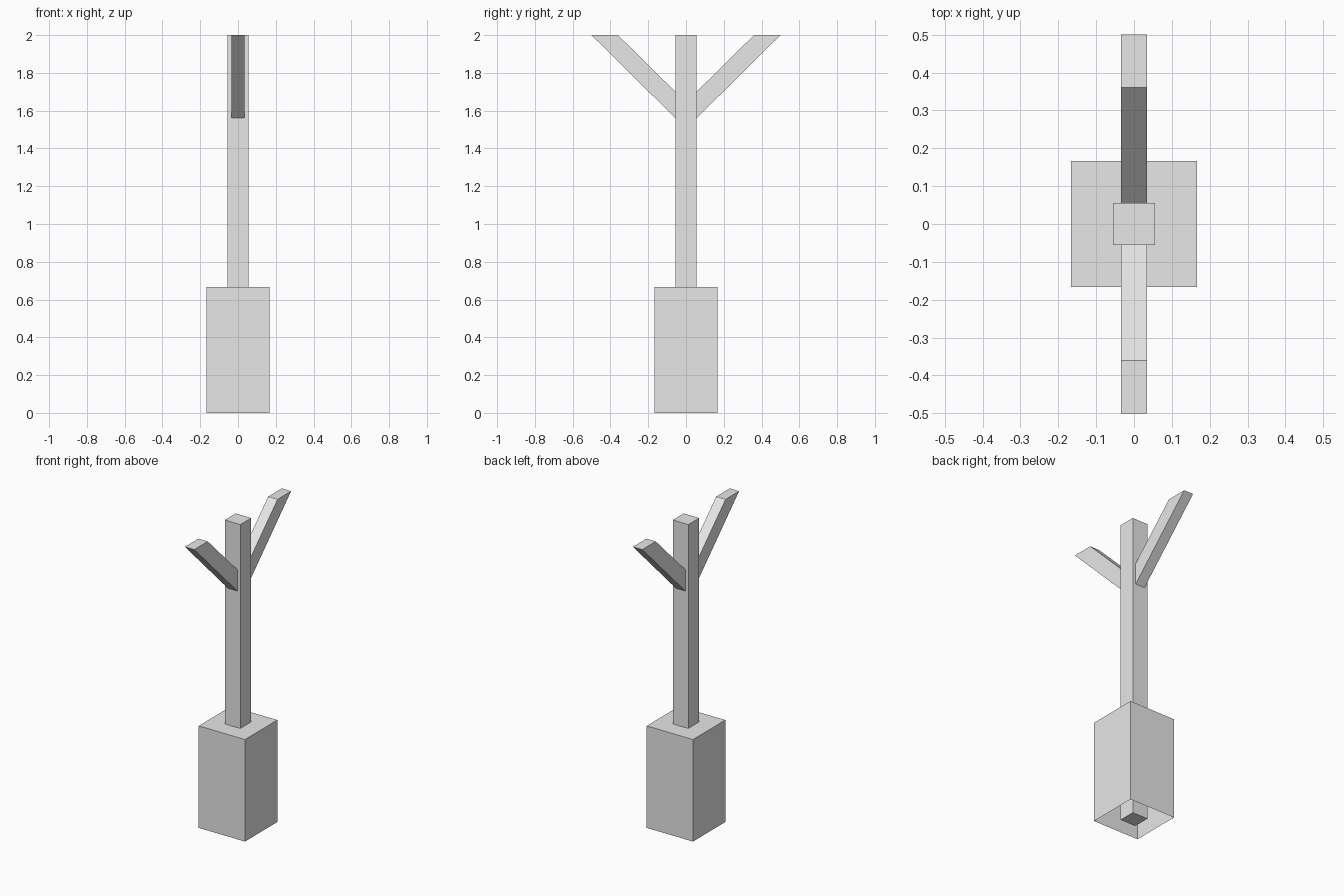
import bpy
import bmesh
from mathutils import Vector

default = bpy.data.objects.get("Cube")
if default:
    bpy.data.objects.remove(default, do_unlink=True)

# One plain grey for the whole model
grey = bpy.data.materials.new("light_grey")
grey.use_nodes = True
colour = (0.8, 0.8, 0.8, 1.0)
grey.diffuse_color = colour
for node in grey.node_tree.nodes:
    if node.type == 'BSDF_PRINCIPLED':
        node.inputs["Base Color"].default_value = colour


def add_object(name, bm):
    mesh = bpy.data.meshes.new(name)
    bm.to_mesh(mesh)
    bm.free()
    mesh.materials.append(grey)
    obj = bpy.data.objects.new(name, mesh)
    bpy.context.collection.objects.link(obj)
    return obj


def square_column(name, half_width, height, open_bottom=False):
    """Square box standing on the ground."""
    bm = bmesh.new()
    bmesh.ops.create_cube(bm, size=1)
    bmesh.ops.scale(bm, vec=(2 * half_width, 2 * half_width, height), verts=bm.verts)
    bmesh.ops.translate(bm, vec=(0, 0, height / 2), verts=bm.verts)
    if open_bottom:
        bm.normal_update()
        bottom = [f for f in bm.faces if f.normal.z < -0.9]
        bmesh.ops.delete(bm, geom=bottom, context='FACES_ONLY')
    return add_object(name, bm)


def branch(name, side, half_width=0.034):
    """Slanted bar leaving the post at 45 degrees, cut level at the top."""
    profile = [(0.056, 1.56), (0.5, 2.0), (0.36, 2.0), (0.056, 1.70)]
    bm = bmesh.new()
    face = bm.faces.new([bm.verts.new((-half_width, side * y, z)) for y, z in profile])
    grown = bmesh.ops.extrude_face_region(bm, geom=[face])["geom"]
    moved = [v for v in grown if isinstance(v, bmesh.types.BMVert)]
    bmesh.ops.translate(bm, vec=Vector((2 * half_width, 0, 0)), verts=moved)
    bmesh.ops.recalc_face_normals(bm, faces=bm.faces)
    return add_object(name, bm)


# Hollow base, open underneath, with the post running down through it
square_column("base", 0.167, 0.667, open_bottom=True)
square_column("post", 0.056, 2.0)

# Pair of branches, front and back
for name, side in (("front_branch", -1), ("back_branch", 1)):
    branch(name, side)
